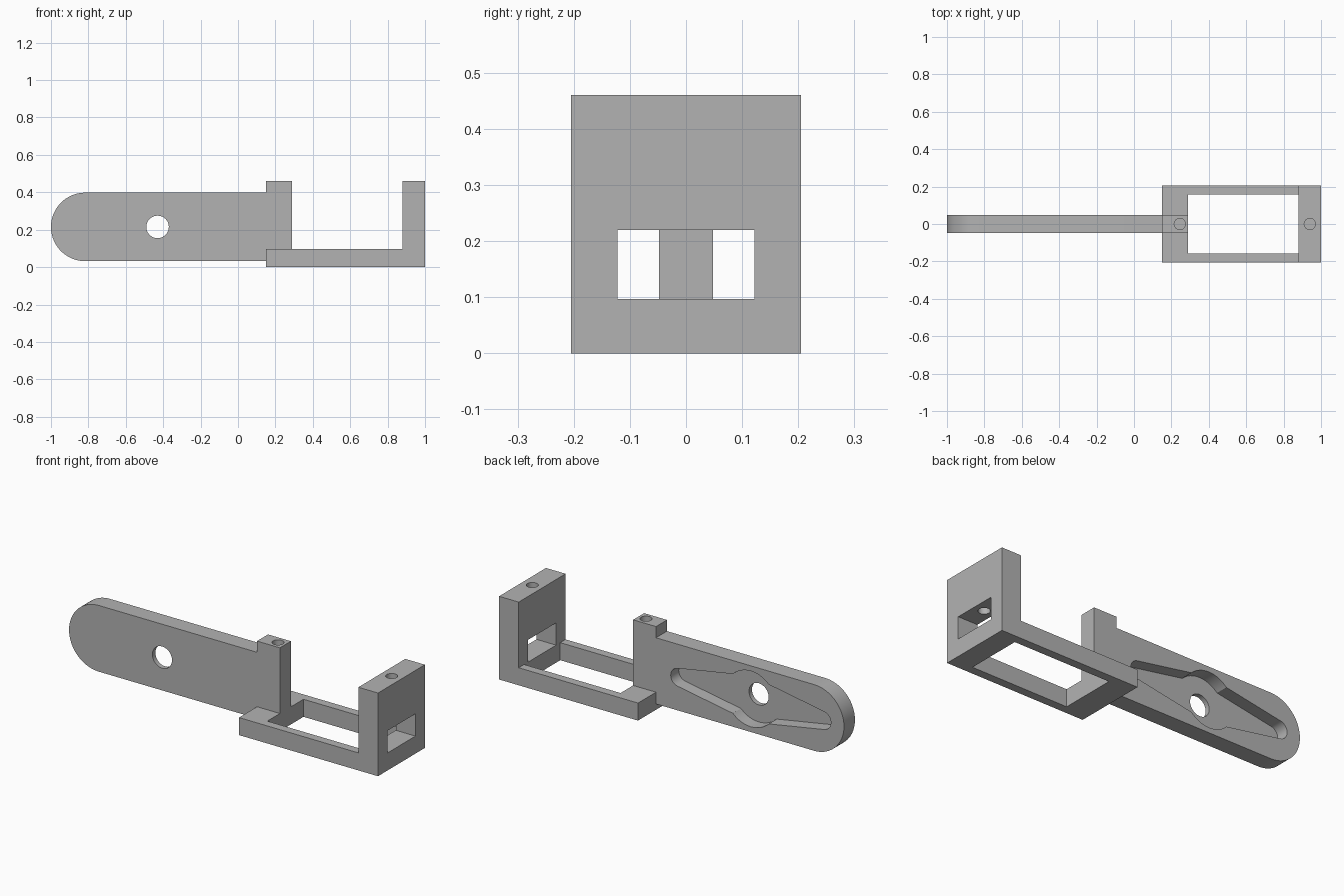
import bpy, bmesh
from math import cos, sin, radians
from mathutils import Vector

if "Cube" in bpy.data.objects:
    bpy.data.objects.remove(bpy.data.objects["Cube"])

grey = bpy.data.materials.new("plain grey")
grey.use_nodes = True
grey.diffuse_color = (0.45, 0.45, 0.45, 1)
grey.node_tree.nodes["Principled BSDF"].inputs["Base Color"].default_value = grey.diffuse_color


def prism(name, outline, axis, low, high):
    """Extrude a flat outline along y (points are x, z) or z (points are x, y)."""
    bm = bmesh.new()

    def place(p):
        return (p[0], low, p[1]) if axis == "y" else (p[0], p[1], low)

    face = bm.faces.new([bm.verts.new(place(p)) for p in outline])
    top = bmesh.ops.extrude_face_region(bm, geom=[face])["geom"]
    step = Vector((0, high - low, 0)) if axis == "y" else Vector((0, 0, high - low))
    bmesh.ops.translate(bm, vec=step, verts=[v for v in top if isinstance(v, bmesh.types.BMVert)])
    bmesh.ops.recalc_face_normals(bm, faces=bm.faces)
    mesh = bpy.data.meshes.new(name)
    bm.to_mesh(mesh)
    bm.free()
    mesh.materials.append(grey)
    obj = bpy.data.objects.new(name, mesh)
    bpy.context.collection.objects.link(obj)
    return obj


def arc(cx, cy, r, start, end, steps):
    angles = [radians(start + (end - start) * i / steps) for i in range(steps + 1)]
    return [(cx + r * cos(a), cy + r * sin(a)) for a in angles]


def circle(cx, cy, r):
    return arc(cx, cy, r, 0, 360, 48)[:-1]


def rect(x0, x1, y0, y1):
    return [(x0, y0), (x1, y0), (x1, y1), (x0, y1)]


def cut(obj, cutter):
    """Carve the cutter out of the part, then discard it."""
    cutter.hide_render = True
    mod = obj.modifiers.new("cut", "BOOLEAN")
    mod.operation = "DIFFERENCE"
    mod.solver = "EXACT"
    mod.object = cutter
    bpy.context.view_layer.objects.active = obj
    bpy.ops.object.modifier_apply(modifier=mod.name)
    bpy.data.objects.remove(cutter)


def finish(obj):
    bpy.ops.object.select_all(action="DESELECT")
    obj.select_set(True)
    bpy.context.view_layer.objects.active = obj
    bpy.ops.object.shade_smooth_by_angle(angle=radians(30))


half = 0.048                    # half thickness of the arm
hub_x, hub_z = -0.43, 0.215
floor_y = half - 0.07           # bottom of the recess
bore = 0.03

# Arm: rounded at one end, stepping up into a screw post at the other
arm_outline = arc(-0.817, hub_z, 0.183, 90, 270, 48) + [
    (0.29, 0.032), (0.29, 0.46), (0.15, 0.46), (0.15, 0.398)]
arm = prism("arm", arm_outline, "y", -half, half)

# Tapered two-armed recess with a round hub, in the back of the arm
reach, tip, waist = 0.44, 0.05, 0.128
taper = (arc(hub_x + reach, hub_z, tip, -80, 80, 20) + [(hub_x, hub_z + waist)]
         + arc(hub_x - reach, hub_z, tip, 100, 260, 20) + [(hub_x, hub_z - waist)])
cut(arm, prism("recess_cutter", taper, "y", floor_y, 0.2))
cut(arm, prism("hub_cutter", circle(hub_x, hub_z, 0.154), "y", floor_y, 0.2))
cut(arm, prism("axle_cutter", circle(hub_x, hub_z, 0.06), "y", -0.2, 0.2))
cut(arm, prism("post_bore_cutter", circle(0.245, 0, bore), "z", 0.2, 0.6))
finish(arm)

# Bracket: open floor frame with an upright end wall
bracket_outline = [(0.15, 0), (1, 0), (1, 0.46), (0.88, 0.46), (0.88, 0.097), (0.15, 0.097)]
bracket = prism("bracket", bracket_outline, "y", -0.205, 0.205)
cut(bracket, prism("opening_cutter", rect(0.29, 0.88, -0.158, 0.158), "z", -0.1, 0.2))
cut(bracket, prism("slot_cutter", rect(0.8, 1.1, 0.097, 0.22), "y", -0.122, 0.122))
cut(bracket, prism("wall_bore_cutter", circle(0.94, 0, bore), "z", 0.2, 0.6))
finish(bracket)
